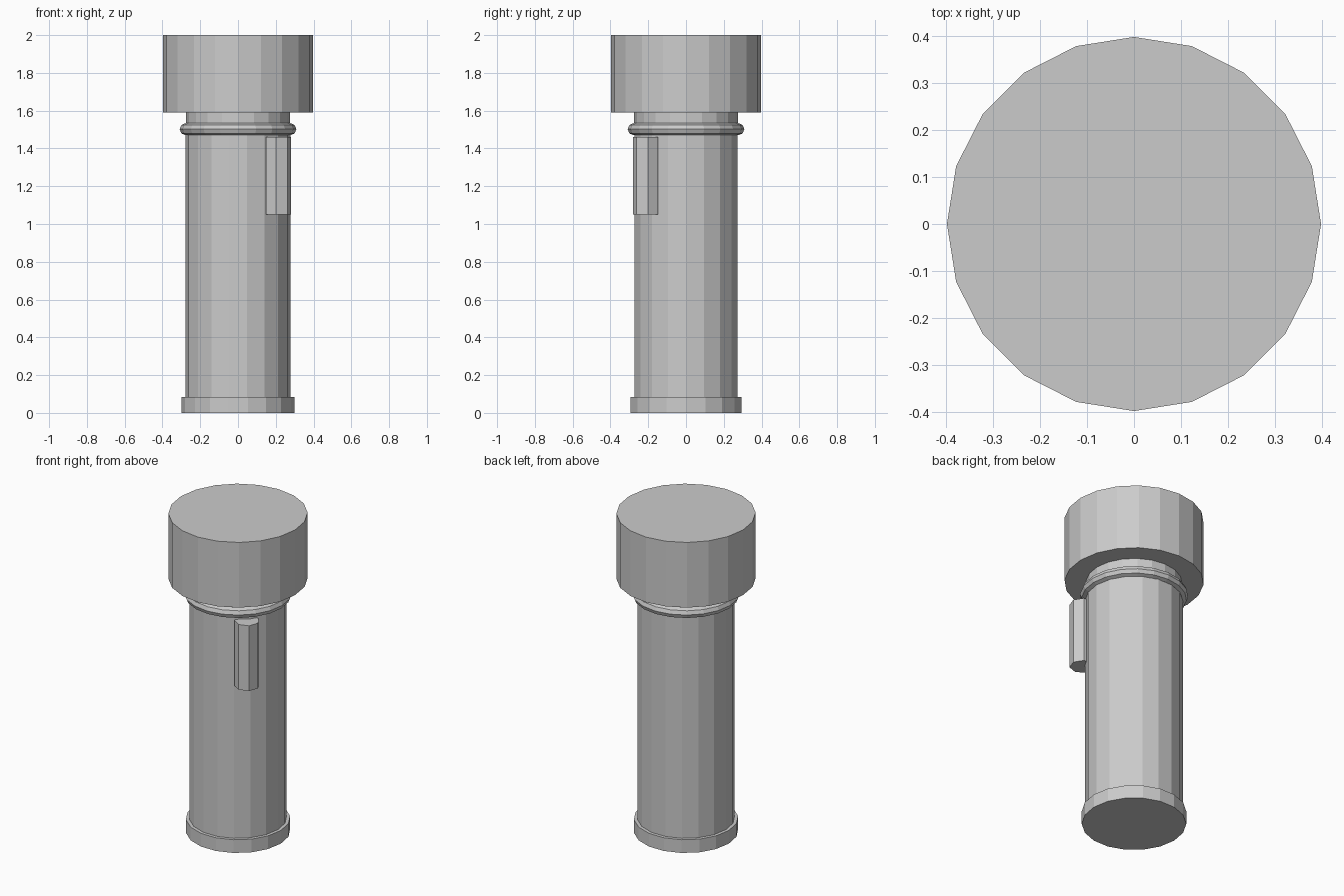
import bpy
from math import pi, radians

if "Cube" in bpy.data.objects:
    bpy.data.objects.remove(bpy.data.objects["Cube"])


def prism(name, sides, radius, z0, z1, x=0.0, y=0.0, first_angle=0.0):
    """Flat-faced upright prism with one corner at first_angle (degrees from +x)."""
    # Blender cylinders begin at +y or +x depending on primitive, so use a bmesh ring
    import bmesh
    from math import cos, sin
    bm = bmesh.new()
    ring = []
    for i in range(sides):
        a = radians(first_angle) + 2 * pi * i / sides
        ring.append(bm.verts.new((radius * cos(a), radius * sin(a), z0)))
    base = bm.faces.new(ring)
    top = bmesh.ops.extrude_face_region(bm, geom=[base], use_keep_orig=True)
    bmesh.ops.translate(bm, vec=(0, 0, z1 - z0),
                        verts=[v for v in top["geom"] if isinstance(v, bmesh.types.BMVert)])
    bmesh.ops.recalc_face_normals(bm, faces=bm.faces)
    mesh = bpy.data.meshes.new(name)
    bm.to_mesh(mesh)
    bm.free()
    obj = bpy.data.objects.new(name, mesh)
    obj.location = (x, y, 0)
    bpy.context.collection.objects.link(obj)
    return obj


# Stacked torch body
prism("end_cap", 18, 0.298, 0.0, 0.083)
prism("handle", 18, 0.278, 0.02, 1.50)
prism("neck", 20, 0.274, 1.48, 1.60)
prism("head", 20, 0.397, 1.59, 2.0)

# Collar ring between handle and head
bpy.ops.mesh.primitive_torus_add(major_segments=20, minor_segments=8, major_radius=0.277,
                                 minor_radius=0.032, location=(0, 0, 1.502))
bpy.context.object.name = "collar_ring"

# Seven-sided switch on the front right corner
prism("switch", 7, 0.072, 1.05, 1.46, 0.21, -0.21, -45)
